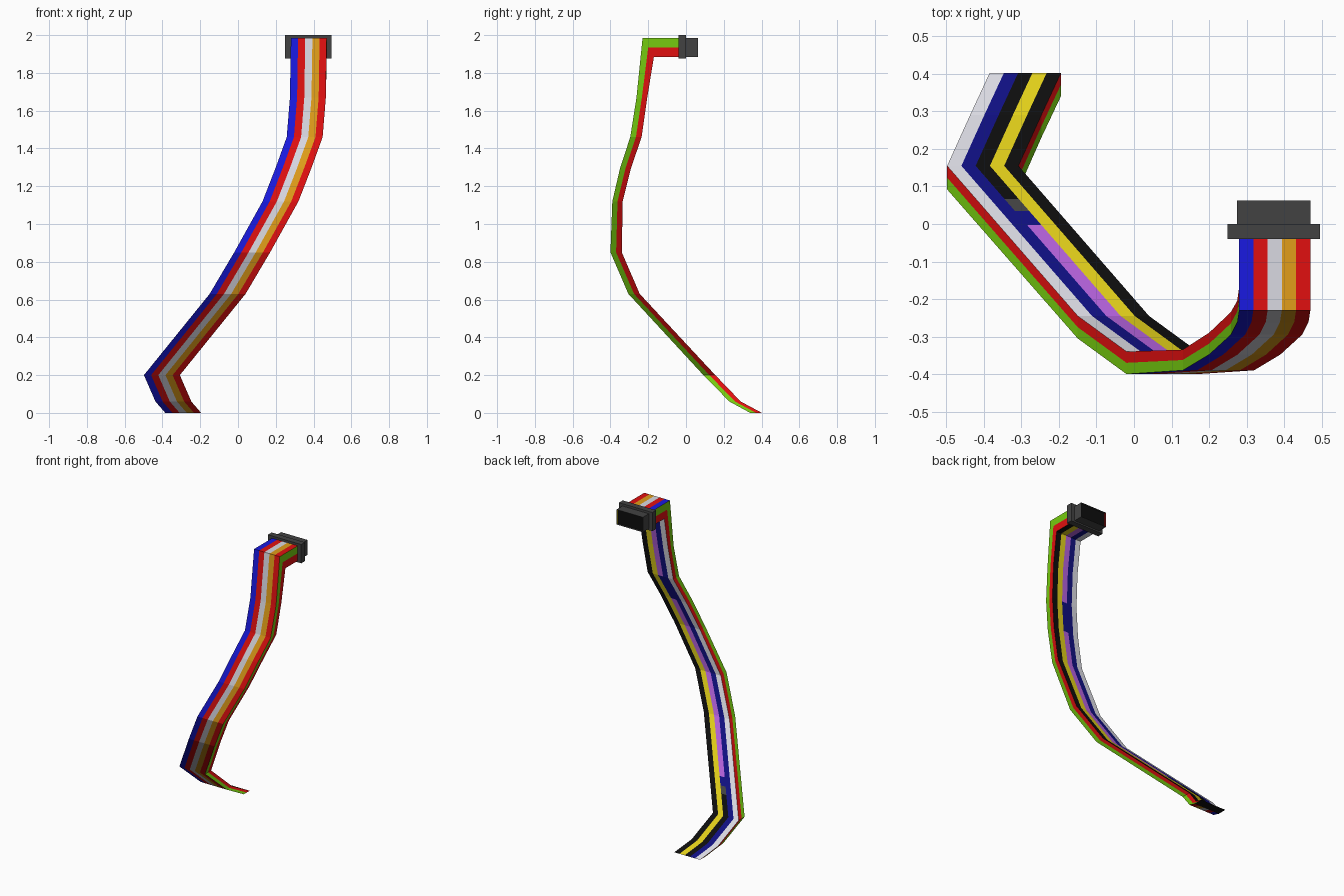
import bpy, bmesh
from mathutils import Vector

if "Cube" in bpy.data.objects:
    bpy.data.objects.remove(bpy.data.objects["Cube"])

COLOURS = {
    "blue": (0.01, 0.01, 0.75), "red": (0.75, 0.005, 0.005),
    "white": (0.70, 0.70, 0.76), "orange": (0.75, 0.34, 0.01),
    "green": (0.18, 0.60, 0.005), "navy": (0.005, 0.005, 0.22),
    "black": (0.004, 0.004, 0.004), "yellow": (0.75, 0.62, 0.01),
    "purple": (0.45, 0.12, 0.70), "dark grey": (0.055, 0.055, 0.055),
}
NAMES = list(COLOURS)
MATS = []
for n, c in COLOURS.items():
    m = bpy.data.materials.new(n)
    m.diffuse_color = (*c, 1)
    m.use_nodes = True
    m.node_tree.nodes["Principled BSDF"].inputs["Base Color"].default_value = m.diffuse_color
    MATS.append(m)


def finish(bm, name):
    bmesh.ops.recalc_face_normals(bm, faces=bm.faces)
    me = bpy.data.meshes.new(name)
    bm.to_mesh(me)
    bm.free()
    for m in MATS:
        me.materials.append(m)
    ob = bpy.data.objects.new(name, me)
    bpy.context.collection.objects.link(ob)
    return ob


# Cable path stations: left x, front y, front z, back y, back z
path = [
    (0.28, -0.04, 1.985, -0.04, 1.885),
    (0.28, -0.23, 1.985, -0.17, 1.885),
    (0.275, -0.262, 1.67, -0.205, 1.67),
    (0.258, -0.295, 1.46, -0.235, 1.46),
    (0.20, -0.348, 1.30, -0.29, 1.30),
    (0.13, -0.39, 1.12, -0.335, 1.12),
    (-0.02, -0.40, 0.85, -0.34, 0.85),
    (-0.15, -0.305, 0.63, -0.245, 0.63),
    (-0.498, 0.092, 0.20, 0.155, 0.20),
    (-0.437, 0.23, 0.06, 0.29, 0.06),
    (-0.385, 0.34, 0.0, 0.402, 0.0),
]
# Extra stations on the long lower run, where the middle back stripe changes colour
a, b = path[7], path[8]
cuts = [tuple(p + (q - p) * (0.63 - z) / 0.43 for p, q in zip(a, b)) for z in (0.37, 0.33, 0.295)]
path[8:8] = cuts

WIDTH = 0.19
FRONT = ["blue", "red", "white", "orange", "red"]
BACK = ["black", "yellow", "purple", "navy", "white"]     # right to left
AROUND = FRONT + ["green", "red"] + BACK + ["red", "green"]
MIDDLE_BACK = {3: "navy", 8: "navy", 9: "dark grey", 10: "black",
               11: "black", 12: "black"}                  # by segment


# Ribbon cable swept along the stations
bm = bmesh.new()
rings = []
for x, yf, zf, yb, zb in path:
    xs = [x + WIDTH * i / 5 for i in range(6)]
    mid = ((yf + yb) / 2, (zf + zb) / 2)
    pts = [(u, yf, zf) for u in xs] + [(xs[-1], *mid)]
    pts += [(u, yb, zb) for u in reversed(xs)] + [(xs[0], *mid)]
    rings.append([bm.verts.new(p) for p in pts])
for s, (r0, r1) in enumerate(zip(rings, rings[1:])):
    for k, colour in enumerate(AROUND):
        j = (k + 1) % len(AROUND)
        f = bm.faces.new((r0[k], r0[j], r1[j], r1[k]))
        if colour == "purple":
            colour = MIDDLE_BACK.get(s, colour)
        f.material_index = NAMES.index(colour)
for r in (rings[0], rings[-1]):
    bm.faces.new(r).material_index = NAMES.index("black")
finish(bm, "ribbon_cable")


def box(lo, hi):
    bm = bmesh.new()
    bmesh.ops.create_cube(bm, size=1)
    lo, hi = Vector(lo), Vector(hi)
    for v in bm.verts:
        v.co = (lo + hi) / 2 + v.co * (hi - lo)
    for f in bm.faces:
        f.material_index = NAMES.index("dark grey")
    return bm


# Connector flange
finish(box((0.249, -0.04, 1.875), (0.496, 0.0, 2.0)), "connector_flange")

# Connector plug with a shallow black socket in its back face
bm = box((0.275, 0.0, 1.885), (0.47, 0.063, 1.985))
bm.normal_update()
end = max(bm.faces, key=lambda f: f.normal.y)
bmesh.ops.inset_region(bm, faces=[end], thickness=0.003)
walls = bmesh.ops.inset_region(bm, faces=[end], thickness=0.0005, depth=-0.01)["faces"]
end.material_index = NAMES.index("black")
bm.normal_update()
for f in walls:
    side = "yellow" if f.normal.x < -0.7 else "red" if f.normal.x > 0.7 else "dark grey"
    f.material_index = NAMES.index(side)
finish(bm, "connector_plug")
